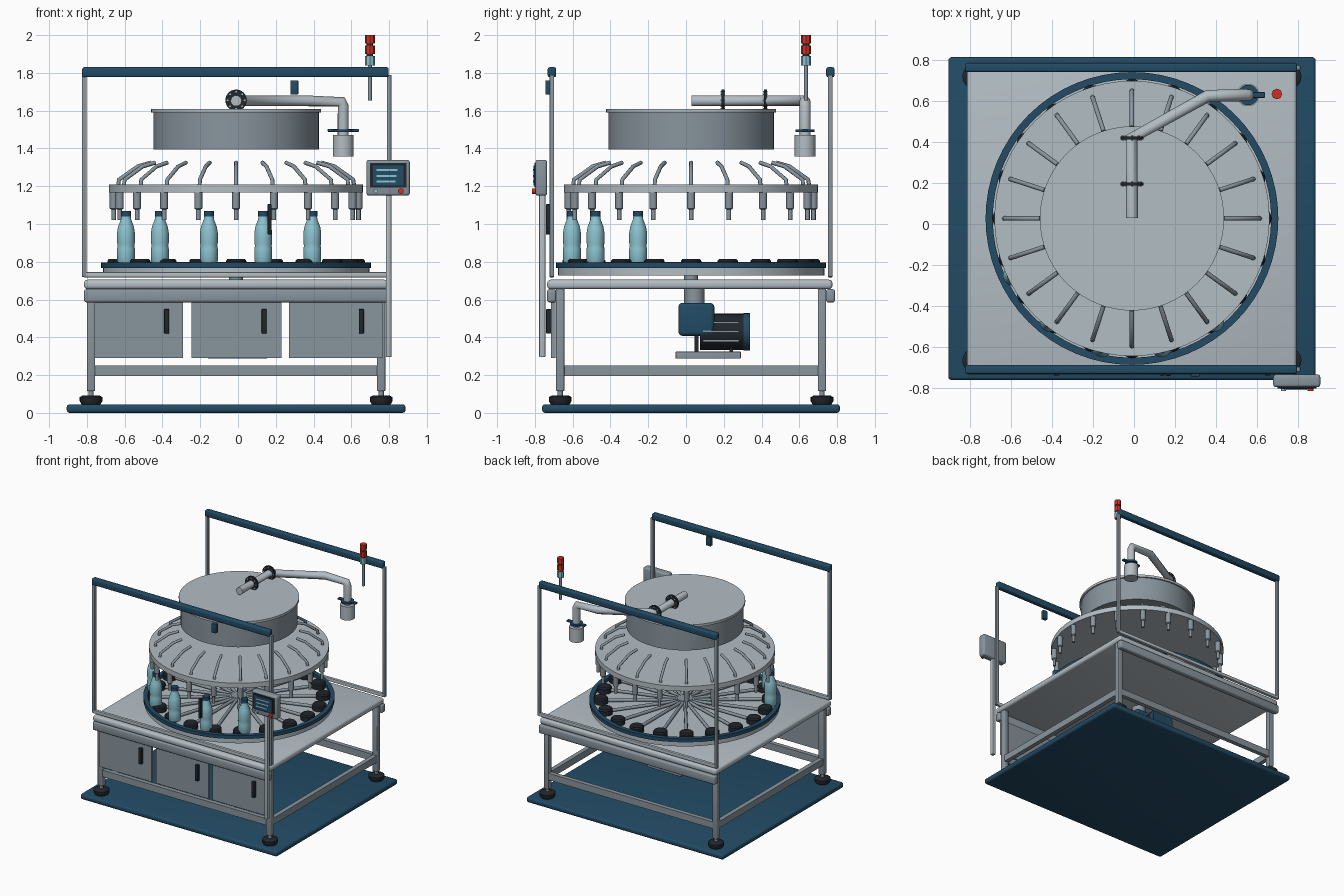
import bpy, bmesh, math
from mathutils import Vector

if "Cube" in bpy.data.objects:
    bpy.data.objects.remove(bpy.data.objects["Cube"])

CX, CY = -0.01, 0.027  # machine axis


def mat(name, r, g, b):
    m = bpy.data.materials.new(name)
    m.diffuse_color = (r, g, b, 1)
    m.use_nodes = True
    m.node_tree.nodes["Principled BSDF"].inputs["Base Color"].default_value = m.diffuse_color
    return m


BLUE = mat("deep blue", 0.016, 0.07, 0.13)
LIGHT = mat("light steel", 0.45, 0.51, 0.55)
STEEL = mat("mid steel", 0.25, 0.30, 0.34)
BLACK = mat("black rubber", 0.015, 0.02, 0.026)
AQUA = mat("aqua", 0.27, 0.56, 0.64)
RED = mat("signal red", 0.62, 0.03, 0.02)


def finish(name, bm, m, smooth=True):
    bmesh.ops.recalc_face_normals(bm, faces=bm.faces)
    me = bpy.data.meshes.new(name)
    bm.to_mesh(me)
    bm.free()
    me.materials.append(m)
    ob = bpy.data.objects.new(name, me)
    bpy.context.collection.objects.link(ob)
    if smooth:
        bpy.ops.object.select_all(action='DESELECT')
        bpy.context.view_layer.objects.active = ob
        ob.select_set(True)
        bpy.ops.object.shade_smooth_by_angle(angle=math.radians(35))
    return ob


def box(name, x, y, z, m, bevel=0.0):
    """Box from (min, max) pairs on each axis."""
    bm = bmesh.new()
    bmesh.ops.create_cube(bm, size=1)
    for v in bm.verts:
        v.co = Vector([p[0] if c < 0 else p[1] for c, p in zip(v.co, (x, y, z))])
    if bevel:
        bmesh.ops.bevel(bm, geom=bm.edges[:], offset=bevel, segments=3,
                        profile=0.5, affect='EDGES')
    return finish(name, bm, m, bool(bevel))


def lathe(name, x, y, profile, m, n=32, axis='Z', closed=False):
    """Revolve (radius, height) points about an upright or y-pointing axis."""
    bm = bmesh.new()
    rings = []
    for r, h in profile:
        ring = []
        for i in range(n):
            a = 2 * math.pi * i / n
            c, s = r * math.cos(a), r * math.sin(a)
            ring.append(bm.verts.new((x + c, y + s, h) if axis == 'Z' else (x + c, h, y + s)))
        rings.append(ring)
    pairs = list(zip(rings, rings[1:])) + ([(rings[-1], rings[0])] if closed else [])
    for a, b in pairs:
        for i in range(n):
            j = (i + 1) % n
            bm.faces.new((a[i], a[j], b[j], b[i]))
    if not closed:
        bm.faces.new(rings[0])
        bm.faces.new(rings[-1])
    return finish(name, bm, m)


def cyl(name, x, y, h0, h1, r, m, n=32, axis='Z'):
    return lathe(name, x, y, [(r, h0), (r, h1)], m, n, axis)


def tube(name, pts, r, m, sides=2):
    """Round tube swept along a path."""
    cu = bpy.data.curves.new(name, 'CURVE')
    cu.dimensions = '3D'
    cu.bevel_depth, cu.bevel_resolution, cu.use_fill_caps = r, sides, True
    sp = cu.splines.new('POLY')
    sp.points.add(len(pts) - 1)
    for p, q in zip(sp.points, pts):
        p.co = (*q, 1)
    cu.materials.append(m)
    ob = bpy.data.objects.new(name, cu)
    bpy.context.collection.objects.link(ob)
    return ob


def polar(r, deg):
    a = math.radians(deg)
    return CX + r * math.cos(a), CY + r * math.sin(a)


# Floor plate
box("floor_plate", (-0.907, 0.887), (-0.762, 0.815), (0.0, 0.045), BLUE, 0.016)

# Legs with adjustable feet
for sx in (-1, 1):
    for sy in (-1, 1):
        x, y = CX + sx * 0.768, CY + sy * 0.693
        box("leg", (x - .022, x + .022), (y - .022, y + .022), (0.115, 0.67), STEEL, 0.006)
        cyl("foot_stem", x, y, 0.08, 0.12, 0.014, STEEL, 12)
        lathe("foot", x, y, [(.05, .045), (.06, .062), (.06, .083), (.045, .092)], BLACK, 24)

# Lower rails and upper beams
for s in (-1, 1):
    y, x = CY + s * 0.693, CX + s * 0.768
    box("long_rail", (-0.76, 0.74), (y - .018, y + .018), (0.195, 0.25), STEEL)
    box("side_rail", (x - .018, x + .018), (-0.65, 0.70), (0.195, 0.25), STEEL)
    yb = CY + s * 0.738
    box("front_beam", (-0.815, 0.794), (yb - .024, yb + .024), (0.585, 0.655), STEEL, 0.012)

# Table top
box("table_top", (-0.815, 0.794), (-0.735, 0.775), (0.655, 0.705), LIGHT, 0.018)

# Cabinet doors and handles
for x0, x1 in ((-0.76, -0.29), (-0.245, 0.23), (0.27, 0.765)):
    box("cabinet_door", (x0, x1), (-0.715, -0.69), (0.29, 0.588), STEEL)
for x in (-0.378, 0.138, 0.653):
    box("door_handle", (x - .013, x + .013), (-0.74, -0.712), (0.42, 0.55), BLACK, 0.004)
box("guard_handle", (0.157, 0.178), (-0.742, -0.715), (0.945, 1.105), BLACK, 0.004)

# Guard frames, front and back
for s in (-1, 1):
    y = CY + s * 0.737
    for x in (-0.814, 0.80):
        box("guard_post", (x - .012, x + .012), (y - .012, y + .012), (0.72, 1.79), STEEL, 0.003)
    box("guard_sill", (-0.815, 0.80), (y - .012, y + .012), (0.718, 0.745), LIGHT, 0.003)
    box("guard_beam", (-0.825, 0.797), (y - .022, y + .022), (1.777, 1.83), BLUE, 0.01)
box("guard_sensor", (0.277, 0.32), (-0.745, -0.715), (1.685, 1.76), BLUE, 0.005)

# Turntable with guide ring, hub and spokes
cyl("turntable_shaft", CX, CY, 0.58, 0.735, 0.037, STEEL)
cyl("turntable", CX, CY, 0.728, 0.768, 0.705, LIGHT, 64)
lathe("guide_ring", CX, CY, [(.68, .766), (.715, .766), (.715, .795), (.68, .795)],
      BLUE, 64, closed=True)
cyl("turntable_hub", CX, CY, 0.765, 0.80, 0.06, STEEL)

# Filling head disc
cyl("head_disc", CX, CY, 1.167, 1.208, 0.672, LIGHT, 64)

# Twenty stations: spoke, pad, nozzle and feed pipe
for i in range(20):
    d = i * 18
    tube("spoke", [(*polar(.04, d), .785), (*polar(.60, d), .785)], 0.013, STEEL)
    x, y = polar(.628, d)
    lathe("bottle_pad", x, y, [(.054, .768), (.054, .805), (.046, .815)], BLACK, 20)
    x, y = polar(.648, d)
    lathe("nozzle", x, y, [(.021, 1.17), (.021, 1.082), (.012, 1.076), (.012, 1.02)], STEEL, 16)
    tube("feed_pipe", [(*polar(r, d), z) for r, z in
                       ((.625, 1.20), (.62, 1.235), (.52, 1.305), (.45, 1.325))], 0.011, STEEL)

# Bottles with caps
for k in range(5):
    x, y = polar(.647, 205.7 + k * 360 / 14)
    lathe("bottle", x, y, [(.042, .795), (.047, .805), (.047, .87), (.044, .885), (.047, .90),
                           (.047, .955), (.042, .985), (.027, 1.025), (.025, 1.045)], AQUA, 24)
    cyl("bottle_cap", x, y, 1.04, 1.07, 0.027, BLUE, 20)

# Product tank and lid
cyl("tank", CX, CY, 1.395, 1.592, 0.438, STEEL, 64)
cyl("tank_lid", CX, CY, 1.59, 1.61, 0.45, LIGHT, 64)

# Supply pipe with flanges, valve and inlet cup
PX, PY, PZ = 0.557, 0.63, 1.652
tube("supply_pipe", [(CX, .03, PZ), (CX, .42, PZ), (.36, .625, PZ), (PX - .01, PY, PZ - .005),
                     (PX, PY, PZ - .03), (PX, PY, 1.46)], 0.03, LIGHT, 3)
for y in (0.195, 0.42):
    cyl("pipe_flange", CX, PZ + .003, y - .008, y + .008, 0.057, BLACK, 24, 'Y')
    for k in range(8):
        a = k * math.pi / 4
        cyl("flange_bolt", CX + .045 * math.cos(a), PZ + .003 + .045 * math.sin(a),
            y - .012, y + .012, 0.005, LIGHT, 8, 'Y')
cyl("valve_flange", PX, PY, 1.487, 1.50, 0.05, BLUE)
box("valve_lever", (0.475, 0.64), (PY - .014, PY + .014), (1.488, 1.503), BLUE, 0.004)
cyl("inlet_cup", PX, PY, 1.357, 1.47, 0.055, LIGHT)

# Signal beacon
BX, BY = 0.698, 0.635
cyl("beacon_pole", BX, BY, 1.655, 1.85, 0.011, STEEL, 12)
cyl("beacon_core", BX, BY, 1.84, 1.96, 0.018, BLACK, 12)
for z0, z1, m in ((1.84, 1.89, AQUA), (1.90, 1.945, RED), (1.955, 2.0, RED)):
    cyl("beacon_lamp", BX, BY, z0, z1, 0.026, m, 8)

# Control panel on its post
box("panel_post", (0.783, 0.812), (-0.777, -0.745), (0.295, 1.16), LIGHT, 0.004)
box("panel_case", (0.68, 0.91), (-0.797, -0.735), (1.15, 1.34), STEEL, 0.014)
box("screen_bezel", (0.70, 0.892), (-0.803, -0.795), (1.193, 1.322), BLACK)
box("screen", (0.715, 0.877), (-0.807, -0.80), (1.205, 1.31), BLUE)
for i, z in enumerate((1.285, 1.255, 1.225)):
    box("screen_line", (0.733, 0.845 - 0.006 * i), (-0.81, -0.806), (z - .005, z + .005), AQUA)
for x, m, r in ((0.73, AQUA, .012), (0.862, RED, .015)):
    cyl("panel_button", x, 1.174, -0.815, -0.79, r, m, 12, 'Y')

# Drive: gearbox, motor, fins and mounting plate
box("gearbox", (CX - .10, CX + .10), (-0.04, 0.15), (0.408, 0.582), BLUE, 0.02)
cyl("gearbox_collar", CX, 0.045, 0.575, 0.66, 0.053, STEEL)
cyl("motor", CX, 0.43, 0.075, 0.315, 0.096, BLACK, 24, 'Y')
cyl("motor_cap", CX, 0.43, 0.305, 0.338, 0.099, BLUE, 24, 'Y')
for s in (-1, 1):
    for z, w in ((0.38, .08), (0.43, .095), (0.48, .08)):
        x = CX + s * w
        box("motor_fin", (x - .012, x + .012), (0.09, 0.28), (z - .005, z + .005), STEEL)
for y in (0.055, 0.24):
    box("motor_mount", (CX - .04, CX + .04), (y - .01, y + .01), (0.32, 0.42), BLACK)
box("motor_plate", (-0.16, 0.155), (-0.055, 0.29), (0.287, 0.325), STEEL, 0.004)
